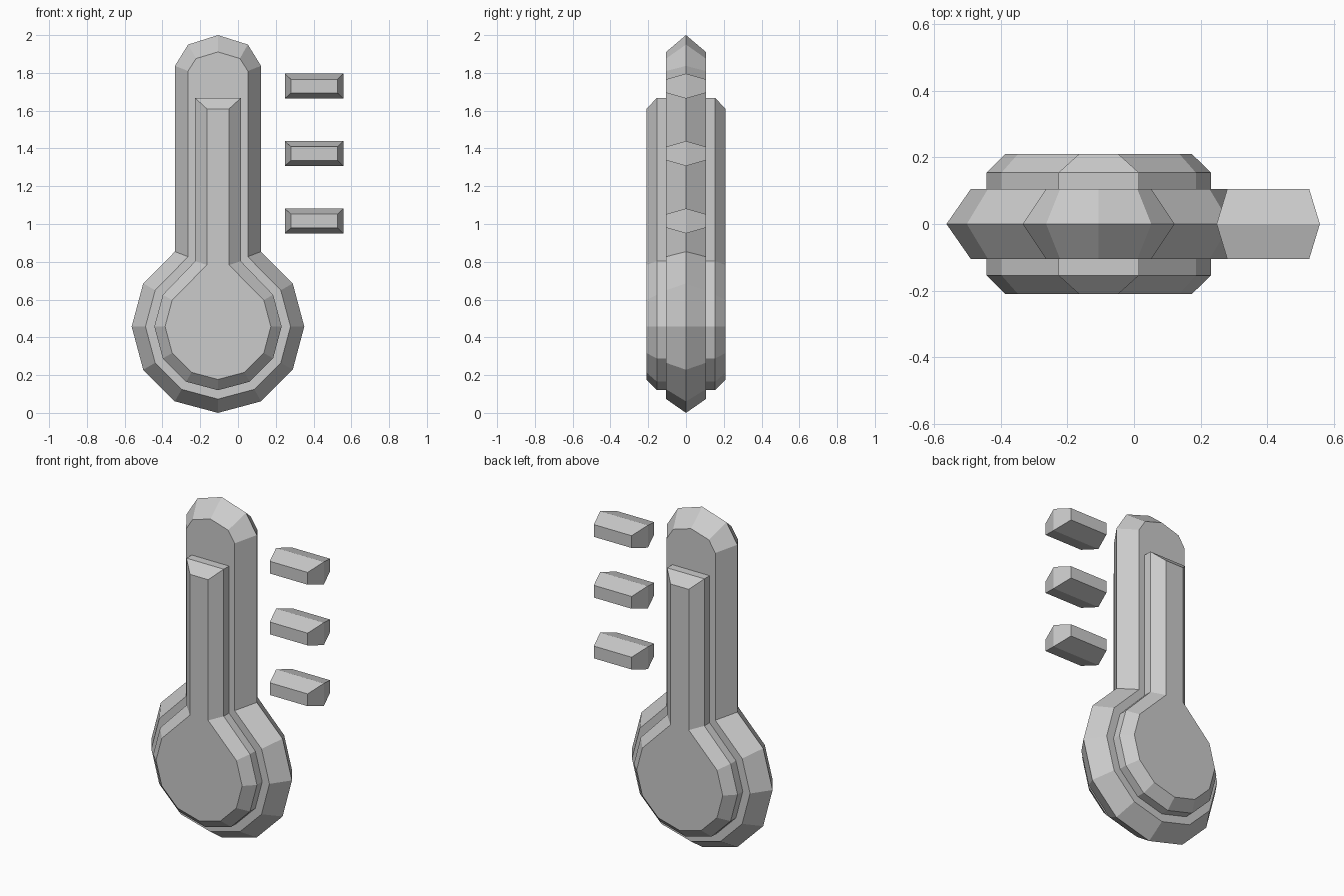
import bpy, bmesh
from math import sin, cos, radians

if "Cube" in bpy.data.objects:
    bpy.data.objects.remove(bpy.data.objects["Cube"])

CX, CZ = -0.106, 0.457  # bulb centre


def loft(name, rings):
    """Skin matching outlines, each given as (y, [(x, z), ...]), and cap the ends."""
    bm = bmesh.new()
    loops = [[bm.verts.new((x, y, z)) for x, z in pts] for y, pts in rings]
    for a, b in zip(loops, loops[1:]):
        n = len(a)
        for i in range(n):
            j = (i + 1) % n
            bm.faces.new((a[i], a[j], b[j], b[i]))
    bm.faces.new(loops[0])
    bm.faces.new(loops[-1])
    bmesh.ops.recalc_face_normals(bm, faces=bm.faces)
    mesh = bpy.data.meshes.new(name)
    bm.to_mesh(mesh)
    bm.free()
    obj = bpy.data.objects.new(name, mesh)
    bpy.context.collection.objects.link(obj)
    return obj


def outline(radius, stem):
    """Twelve-sided bulb below a stem; stem lists (half width, z) from joint to top."""
    bulb = [(CX + radius * cos(radians(a)), CZ + radius * sin(radians(a)))
            for a in range(-210, 31, 30)]
    right = [(CX + w, z) for w, z in stem]
    left = [(CX - w, z) for w, z in reversed(stem) if w > 0]
    return bulb + right + left


def rect(x0, x1, z, h):
    return [(x0, z - h), (x1, z - h), (x1, z + h), (x0, z + h)]


# Glass body, widest along its middle
body_out = outline(0.457, [(0.228, 0.854), (0.228, 1.837), (0.158, 1.95), (0, 2.0)])
body_in = outline(0.384, [(0.158, 0.827), (0.158, 1.81), (0.116, 1.876), (0, 1.911)])
loft("glass_body", [(-0.105, body_in), (0, body_out), (0.105, body_in)])

# Raised liquid column with chamfered faces, showing on front and back
liq_out = outline(0.337, [(0.121, 0.803), (0.121, 1.667)])
liq_in = outline(0.28, [(0.059, 0.783), (0.059, 1.61)])
loft("liquid_column", [(-0.21, liq_in), (-0.154, liq_out),
                       (0.154, liq_out), (0.21, liq_in)])

# Scale marks
for i in range(3):
    z = 1.016 + i * 0.357
    inner = rect(0.28, 0.526, z, 0.036)
    outer = rect(0.248, 0.558, z, 0.066)
    loft(f"scale_mark_{i + 1}", [(-0.105, inner), (0, outer), (0.105, inner)])
